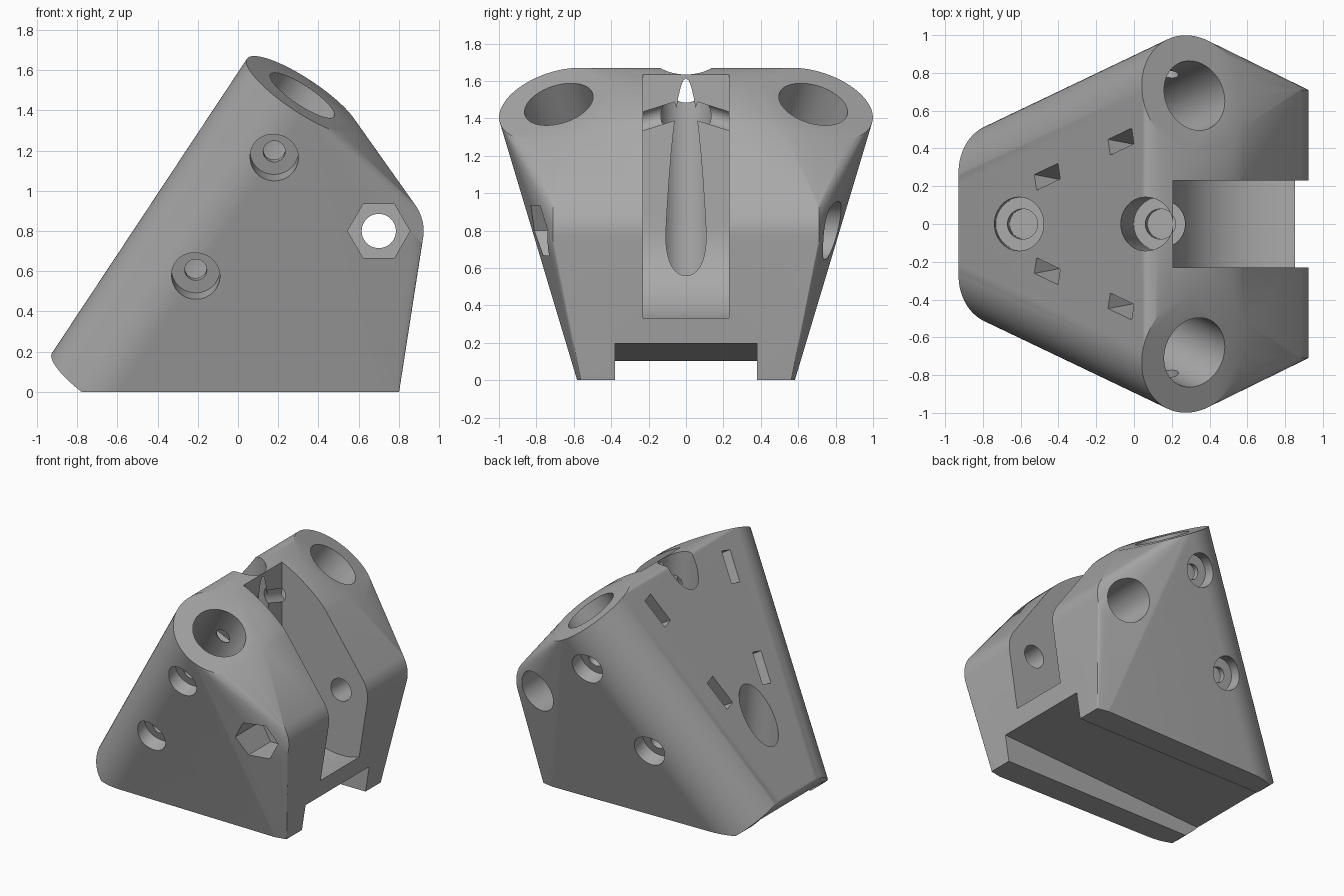
import bpy, bmesh, math
from mathutils import Vector

cube = bpy.data.objects.get("Cube")
if cube:
    bpy.data.objects.remove(cube, do_unlink=True)

# Single grey plastic
grey = bpy.data.materials.new("grey_plastic")
grey.use_nodes = True
tone = (0.4, 0.4, 0.4, 1)
grey.diffuse_color = tone
grey.node_tree.nodes["Principled BSDF"].inputs["Base Color"].default_value = tone


def ring(center, axis, radius, sides=64, start=Vector((1, 0, 0))):
    """Points of a circle around an axis; first point lies towards start."""
    axis = Vector(axis).normalized()
    u = (start - axis * start.dot(axis)).normalized()
    v = axis.cross(u)
    turn = [2 * math.pi * i / sides for i in range(sides)]
    return [Vector(center) + (u * math.cos(a) + v * math.sin(a)) * radius for a in turn]


def rod(a, b, radius, sides=64):
    axis = Vector(b) - Vector(a)
    return ring(a, axis, radius, sides) + ring(b, axis, radius, sides)


def box(center, ex, ey, ez):
    """Corners of a box given by three half-extent vectors."""
    return [center + ex * i + ey * j + ez * k
            for i in (-1, 1) for j in (-1, 1) for k in (-1, 1)]


def hull(name, points):
    bm = bmesh.new()
    for p in points:
        bm.verts.new(p)
    out = bmesh.ops.convex_hull(bm, input=bm.verts)
    junk = {g for g in out["geom_interior"] + out["geom_unused"]
            if isinstance(g, bmesh.types.BMVert)}
    bmesh.ops.delete(bm, geom=list(junk), context="VERTS")
    bmesh.ops.dissolve_limit(bm, angle_limit=0.002, verts=bm.verts, edges=bm.edges)
    bmesh.ops.recalc_face_normals(bm, faces=bm.faces)
    mesh = bpy.data.meshes.new(name)
    bm.to_mesh(mesh)
    bm.free()
    mesh.materials.append(grey)
    obj = bpy.data.objects.new(name, mesh)
    bpy.context.collection.objects.link(obj)
    return obj


X, Y, Z = Vector((1, 0, 0)), Vector((0, 1, 0)), Vector((0, 0, 1))
PIVOT = Vector((0.7, 0, 0.8))
body_points, cuts = [], []

for s in (1, -1):
    # Splayed leg socket
    axis = Vector((0.534, 0.255 * s, 0.806)).normalized()
    top = Vector((0.32, 0.68 * s, 1.475))
    body_points += rod(top - axis * 1.816, top, 0.33, 96)
    cuts.append(("socket", rod(top - axis * 1.52, top + axis * 0.3, 0.19, 96)))

    # Pivot boss and lower front corner
    body_points += ring(PIVOT + Y * 0.71 * s, Y, 0.223, 96)
    body_points.append(Vector((0.77, 0.522 * s, -0.2)))

    # Clamp screws with head recesses and nut slots
    out = Vector((0, 0.953 * s, -0.301)).normalized()
    back = axis.cross(out) * s
    if back.x > 0:
        back = -back
    for x in (0.18, -0.21):
        mid = top + axis * ((x - top.x) / axis.x)
        reach = (mid.y * s) / 0.953 - 0.05
        cuts.append(("screw_hole", rod(mid - out * reach, mid + out * 0.5, 0.055, 32)))
        cuts.append(("screw_head", rod(mid + out * 0.225, mid + out * 0.6, 0.12)))
        cuts.append(("nut_slot", box(mid - out * 0.235 + back * 0.2,
                                     axis * 0.117, out * 0.042, back * 0.31)))

# Pivot channel with rounded floor
channel = []
for y in (-0.23, 0.23):
    side = Y * y
    channel += ring(PIVOT + side, Y, 0.493, 128)
    channel += [Vector((x, y, z)) for x, z in ((0.207, 2), (1.6, 2), (1.6, 0.8))]
cuts.append(("pivot_channel", channel))

# Pivot bolt: through hole, round head recess, hexagonal nut recess
cuts.append(("bolt_hole", rod(PIVOT - Y * 1.2, PIVOT + Y * 1.2, 0.085, 48)))
cuts.append(("bolt_head", rod(PIVOT + Y * 0.45, PIVOT + Y * 1.2, 0.155)))
cuts.append(("bolt_nut", rod(PIVOT - Y * 0.5, PIVOT - Y * 1.2, 0.155, 6)))

# Mounting screws, square to the sloping groove roof
down = Vector((0.06, 0, -1)).normalized()
for x in (-0.59, 0.14):
    floor = Vector((x, 0, 0.36))
    cuts.append(("mount_head", rod(floor, floor - down * 1.8, 0.142)))
    cuts.append(("mount_hole", rod(floor + down * 0.19, floor - down * 0.1, 0.08, 48)))

# Base groove and flat underside
cuts.append(("base_groove", [Vector((x, y, z)) for x in (-1.2, 1.2) for y in (-0.38, 0.38)
                             for z in (-0.3, 0.15 + 0.055 * x)]))
cuts.append(("underside", box(Z * -0.5, X * 2, Y * 2, Z * 0.5)))

body = hull("bracket_body", body_points)
bpy.context.view_layer.objects.active = body
for name, points in cuts:
    cutter = hull(name + "_cutter", points)
    cutter.hide_render = True
    mod = body.modifiers.new(name, "BOOLEAN")
    mod.operation, mod.solver, mod.object = "DIFFERENCE", "EXACT", cutter
    bpy.ops.object.modifier_apply(modifier=mod.name)
    bpy.data.objects.remove(cutter, do_unlink=True)

# Smooth curved walls, keep edges crisp
bpy.ops.object.select_all(action="DESELECT")
body.select_set(True)
bpy.ops.object.shade_smooth_by_angle(angle=math.radians(25))
